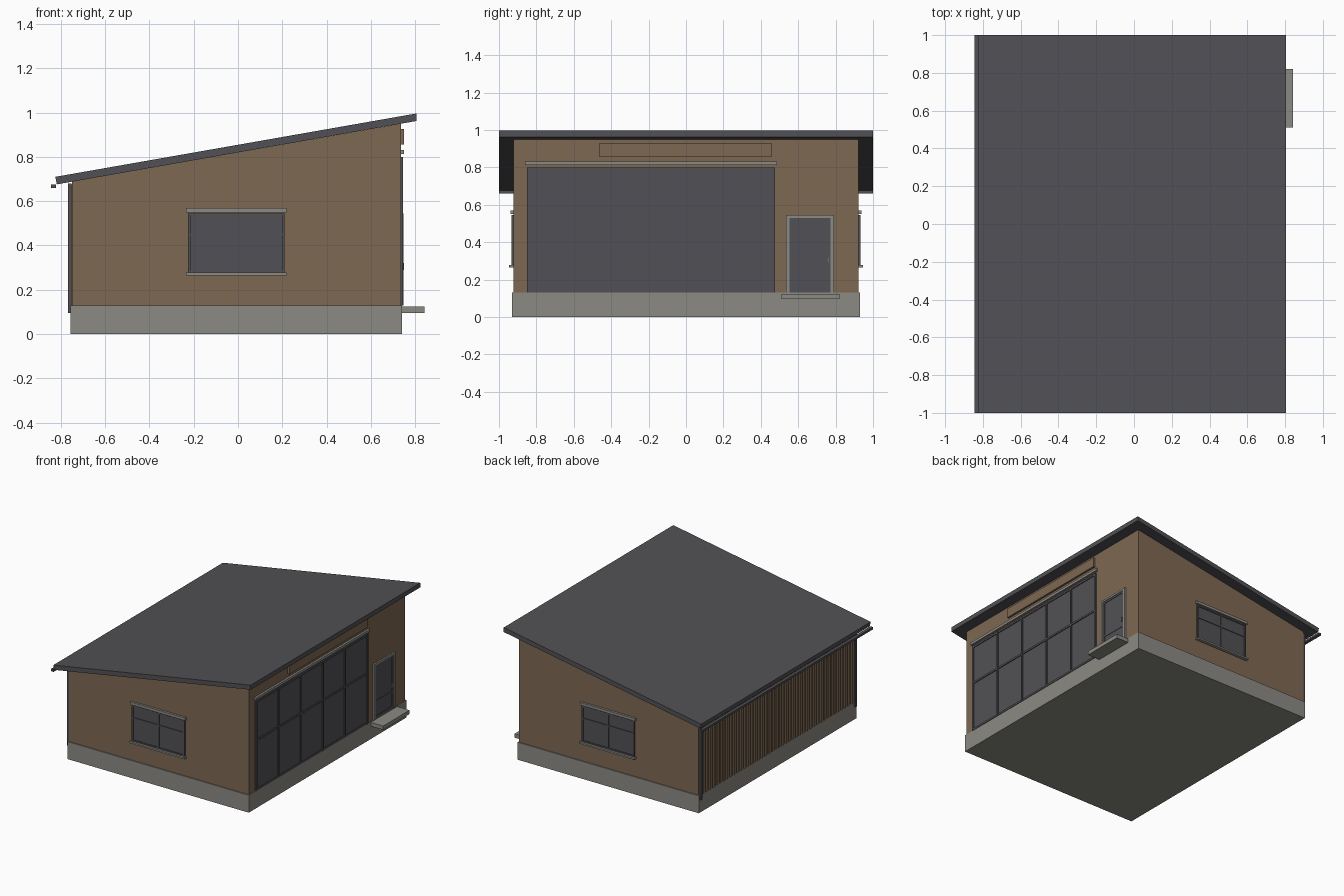
import bpy, bmesh
from mathutils import Vector

default = bpy.data.objects.get("Cube")
if default:
    bpy.data.objects.remove(default)


def material(name, rgb):
    m = bpy.data.materials.new(name)
    m.use_nodes = True
    m.diffuse_color = (*rgb, 1)
    m.node_tree.nodes["Principled BSDF"].inputs["Base Color"].default_value = (*rgb, 1)
    return m


BROWN = material("brown timber", (0.21, 0.138, 0.085))
GREY = material("concrete grey", (0.26, 0.255, 0.23))
DARK = material("dark slate", (0.083, 0.081, 0.09))


def finish(name, bm, mat):
    bmesh.ops.recalc_face_normals(bm, faces=bm.faces)
    mesh = bpy.data.meshes.new(name)
    bm.to_mesh(mesh)
    bm.free()
    mesh.materials.append(mat)
    obj = bpy.data.objects.new(name, mesh)
    bpy.context.collection.objects.link(obj)
    return obj


def add_box(bm, x, y, z):
    verts = bmesh.ops.create_cube(bm, size=1)["verts"]
    for v in verts:
        v.co = Vector([(a + b) / 2 + c * (b - a) for (a, b), c in zip((x, y, z), v.co)])


def boxes(name, mat, *items):
    bm = bmesh.new()
    for item in items:
        add_box(bm, *item)
    return finish(name, bm, mat)


def prism(name, mat, profile, y0, y1):
    """Extrude an x-z profile along y."""
    bm = bmesh.new()
    face = bm.faces.new([bm.verts.new((x, y0, z)) for x, z in profile])
    out = bmesh.ops.extrude_face_region(bm, geom=[face])["geom"]
    for v in out:
        if isinstance(v, bmesh.types.BMVert):
            v.co.y = y1
    return finish(name, bm, mat)


def under_roof(x):
    return 0.82 + 0.176 * x


# Base, walls and sloping roof
LEFT, RIGHT = -0.75, 0.735
boxes("base", GREY, ((-0.757, 0.74), (-0.93, 0.93), (0, 0.13)))
prism("walls", BROWN, [(LEFT, 0.13), (RIGHT, 0.13), (RIGHT, under_roof(RIGHT)),
                       (LEFT, under_roof(LEFT))], -0.922, 0.922)
prism("roof", DARK, [(-0.818, 0.676), (0.805, 0.962), (0.805, 0.996), (-0.825, 0.71)], -1, 1)

# Timber battens on the low wall
count = 44
pitch = 1.8 / count
boxes("battens", BROWN, *[((-0.762, LEFT), (-0.9 + i * pitch, -0.9 + (i + 0.6) * pitch), (0.13, 0.675))
                          for i in range(count)])

# Gutter and downpipes
boxes("gutter", DARK, ((-0.845, -0.822), (-1, 1), (0.66, 0.676)))
boxes("downpipes", DARK, *[((-0.768, -0.752), (s * 0.91 - 0.008, s * 0.91 + 0.008), (0.095, 0.68))
                           for s in (-1, 1)])

# Matching windows on the two end walls
for side, label in ((-1, "front"), (1, "back")):
    def depth(d):
        return tuple(sorted((side * 0.91, side * d)))
    x0, x1, z0, z1, w = -0.225, 0.21, 0.277, 0.545, 0.01
    mid = (x0 + x1) / 2
    boxes(label + "_window_glass", DARK, ((x0, x1), depth(0.925), (z0, z1)))
    boxes(label + "_window_frame", DARK,
          ((x0, x0 + w), depth(0.932), (z0, z1)), ((x1 - w, x1), depth(0.932), (z0, z1)),
          ((mid - w / 2, mid + w / 2), depth(0.931), (z0, z1)),
          ((x0, x1), depth(0.93), (z0, z0 + w)), ((x0, x1), depth(0.93), (z1 - w, z1)),
          ((x0, x1), depth(0.93), (0.445, 0.455)))
    boxes(label + "_window_lintel", GREY, ((x0 - w, x1 + w), depth(0.938), (0.55, 0.57)))
    boxes(label + "_window_sill", GREY, ((x0 - w, x1 + w), depth(0.946), (0.265, z0)))

# Large glazed front on the tall wall
y0, y1, z0, z1, w = -0.85, 0.475, 0.13, 0.8, 0.014
boxes("glazing", DARK, ((0.72, 0.738), (y0, y1), (z0, z1)))
step = (y1 - y0 - w) / 5
bars = [((0.73, 0.745), (y0 + i * step, y0 + i * step + w), (z0, z1)) for i in range(6)]
bars += [((0.73, 0.744), (y0, y1), (z, z + w)) for z in (z0, 0.5, z1 - w)]
boxes("glazing_bars", DARK, *bars)
boxes("glazing_lintel", GREY, ((0.73, 0.75), (-0.86, 0.487), (0.813, 0.832)))
boxes("sign_board", BROWN, ((0.73, 0.75), (-0.465, 0.46), (0.857, 0.927)))

# Entrance door with frame, rail, handle and step
boxes("door", DARK, ((0.72, 0.739), (0.55, 0.775), (0.13, 0.53)))
boxes("door_frame", GREY, ((0.73, 0.747), (0.535, 0.553), (0.13, 0.545)),
      ((0.73, 0.747), (0.772, 0.79), (0.13, 0.545)),
      ((0.73, 0.746), (0.535, 0.79), (0.53, 0.544)))
boxes("door_rails", DARK, ((0.73, 0.743), (0.553, 0.567), (0.13, 0.53)),
      ((0.73, 0.743), (0.758, 0.772), (0.13, 0.53)),
      ((0.73, 0.742), (0.553, 0.772), (0.13, 0.15)),
      ((0.73, 0.742), (0.553, 0.772), (0.25, 0.264)),
      ((0.73, 0.742), (0.553, 0.772), (0.516, 0.53)))
boxes("door_handle", GREY, ((0.74, 0.75), (0.754, 0.762), (0.29, 0.32)))
boxes("door_step", GREY, ((0.735, 0.842), (0.51, 0.82), (0.095, 0.124)))
